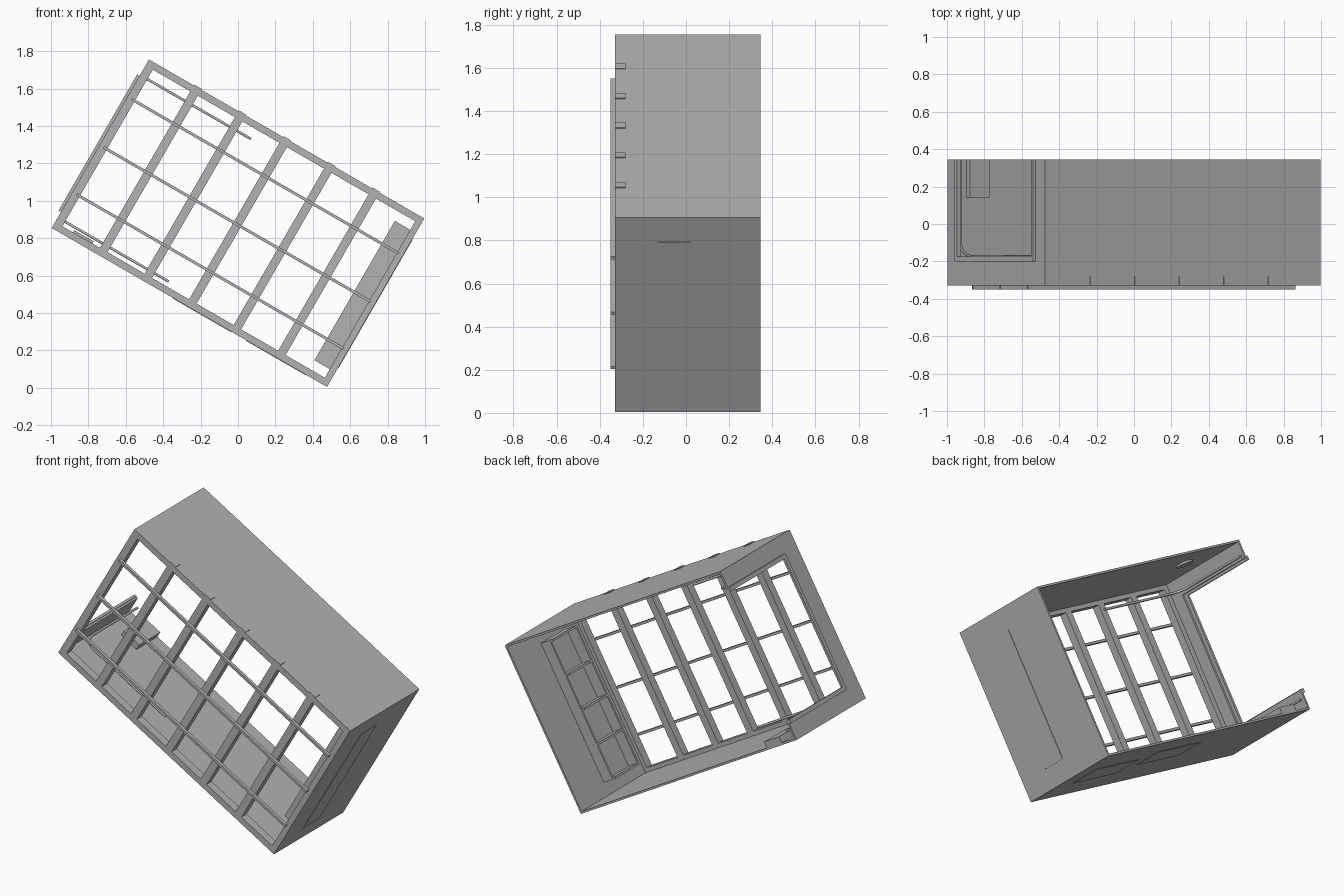
import bpy, bmesh, math
from mathutils import Matrix, Vector

cube = bpy.data.objects.get("Cube")
if cube:
    bpy.data.objects.remove(cube, do_unlink=True)

grey = bpy.data.materials.new("plain grey")
grey.use_nodes = True
grey.diffuse_color = (0.45, 0.45, 0.45, 1)
grey.node_tree.nodes["Principled BSDF"].inputs["Base Color"].default_value = grey.diffuse_color

# The whole body is tipped about the y axis
TILT = Matrix.Translation((0, 0, 0.88)) @ Matrix.Rotation(math.radians(30), 4, 'Y')
W, H = 0.85, 0.52            # half length and half height
FRONT, BACK = -0.33, 0.345
T = 0.012                    # sheet thickness


def finish(name, bm):
    bmesh.ops.recalc_face_normals(bm, faces=bm.faces)
    mesh = bpy.data.meshes.new(name)
    bm.to_mesh(mesh)
    bm.free()
    mesh.materials.append(grey)
    obj = bpy.data.objects.new(name, mesh)
    obj.matrix_world = TILT
    bpy.context.collection.objects.link(obj)


def box(name, x, y, z):
    """Box from three (low, high) ranges in the untipped frame."""
    bm = bmesh.new()
    size = (x[1] - x[0], y[1] - y[0], z[1] - z[0])
    mid = Vector((x[0] + x[1], y[0] + y[1], z[0] + z[1])) / 2
    bmesh.ops.create_cube(bm, size=1, matrix=Matrix.LocRotScale(mid, None, Vector(size)))
    finish(name, bm)


def around(c, width):
    return (c - width / 2, c + width / 2)


depth = (FRONT, BACK)

# Shell sheets
box("roof", (-W, W), depth, (H - T, H))
box("floor", (-W, W), depth, (-H, -H + T))
box("end_wall", (W - T, W), depth, (-H, H))

# Doorway wall, open toward the back
box("doorway_front_strip", (-W, -W + T), (FRONT, -0.2), (-H, H))
box("doorway_top_lip", (-W, -W + T), (-0.2, BACK), (0.41, H))
box("doorway_bottom_lip", (-W, -W + T), (-0.2, BACK), (-H, -0.4))

# Raised trim around the doorway
trim = (-W - 0.015, -W)
box("trim_front", trim, (-0.2, -0.175), (-0.42, 0.42))
box("trim_top", trim, (-0.2, BACK), (0.395, 0.42))
box("trim_bottom", trim, (-0.2, BACK), (-0.42, -0.395))

# Front frame, posts and roof straps
frame = (FRONT, -0.28)
box("frame_top", (-W, W), frame, (H - 0.037, H))
box("frame_bottom", (-W, W), frame, (-H, -H + 0.037))
box("frame_left_side", (W - 0.035, W), frame, (-H, H))
box("frame_right_side", (-W, -W + 0.045), frame, (-H, H))
for i in range(5):
    c = (i - 2) * 0.275
    box("post", around(c, 0.046), frame, (-H + 0.03, H - 0.03))
    box("roof_strap", around(c, 0.046), frame, (H, H + 0.005))

# Long battens across the posts
for c in (-0.298, -0.008, 0.29):
    box("batten", (-0.825, 0.825), (-0.35, FRONT), around(c, 0.015))

# Curved door tracks: along the doorway, round the corner, then along the front
for name, z in (("upper_door_track", 0.425), ("lower_door_track", -0.455)):
    r, x0, y0 = 0.08, -0.81, -0.175
    path = [(x0, BACK)]
    for k in range(9):
        a = math.pi + k * math.pi / 16
        path.append((x0 + r + r * math.cos(a), y0 + r + r * math.sin(a)))
    path.append((-0.165, y0))
    curve = bpy.data.curves.new(name, 'CURVE')
    curve.dimensions = '3D'
    spline = curve.splines.new('POLY')
    spline.points.add(len(path) - 1)
    for p, (x, y) in zip(spline.points, path):
        p.co = (x, y, z, 1)
    curve.bevel_depth = 0.008
    curve.bevel_resolution = 1
    curve.use_fill_caps = True
    curve.materials.append(grey)
    track = bpy.data.objects.new(name, curve)
    track.matrix_world = TILT
    bpy.context.collection.objects.link(track)

# Shelf unit against the end wall
sy, sz = (-0.13, 0.1), (-0.43, 0.43)
box("shelf_back", (0.79, 0.815), sy, sz)
box("shelf_near_side", (0.72, 0.8), (sy[0], sy[0] + T), sz)
box("shelf_far_side", (0.745, 0.8), (sy[1] - T, sy[1]), sz)
for i in range(5):
    box("shelf_board", (0.72, 0.8), sy, around(-0.424 + i * 0.212, T))
box("end_wall_plate", (W, W + 0.003), (-0.13, 0.02), (-0.4, 0.39))

# Step box inside the doorway
box("step_box", (-0.74, -0.62), (0.14, BACK), (-H + T, -H + 0.05))

# Thin floor hatches, underneath
box("floor_hatch", (0.35, 0.72), (-0.1, 0.1), (-H - 0.003, -H))
box("floor_hatch", (-0.1, 0.26), (-0.02, 0.17), (-H - 0.003, -H))

# Round vent under the roof
bm = bmesh.new()
bmesh.ops.create_cone(bm, cap_ends=True, segments=24, radius1=0.05, radius2=0.05, depth=0.012,
                      matrix=Matrix.Translation((-0.58, 0.14, H - T - 0.006)))
finish("roof_vent", bm)
